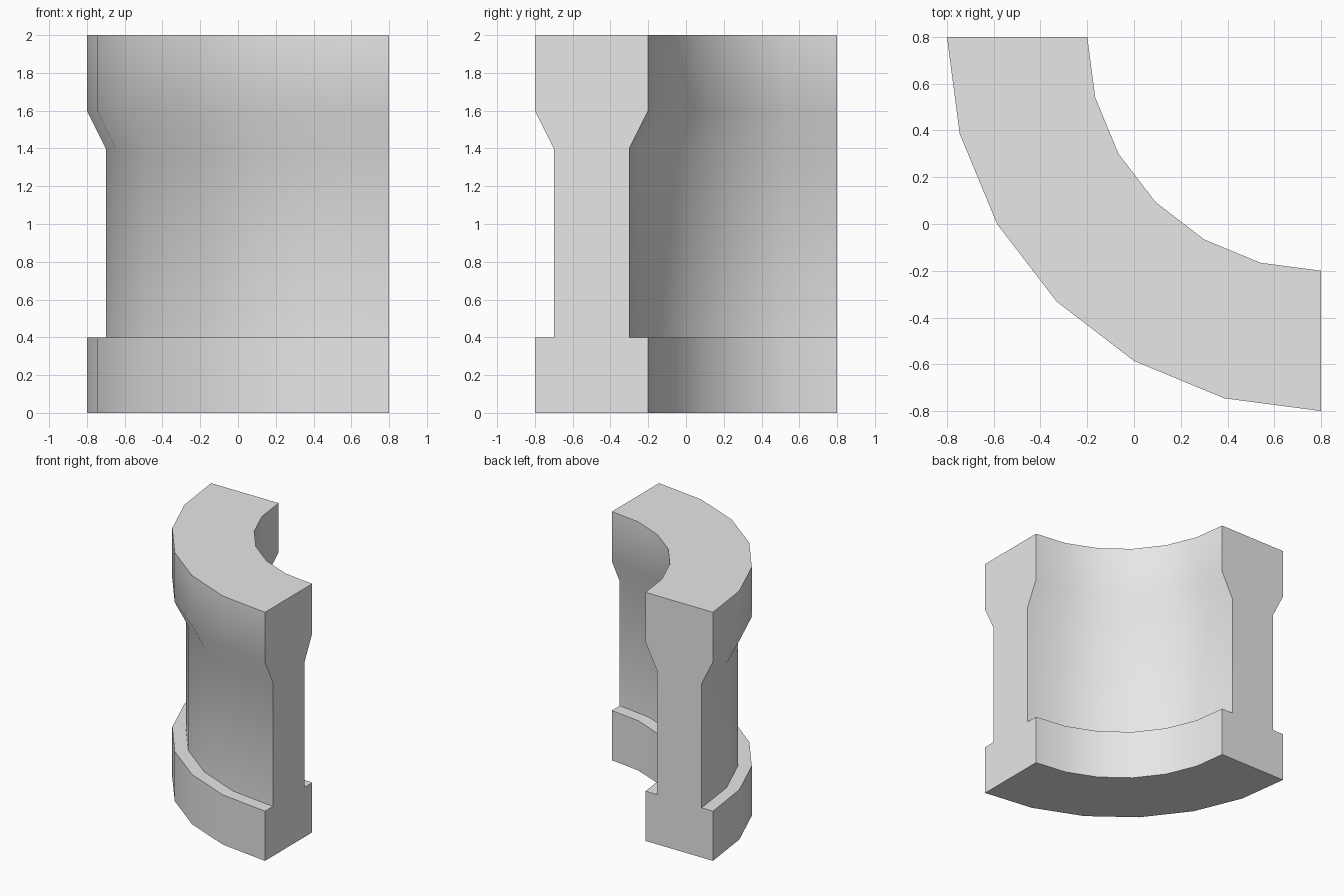
import bpy
import bmesh
import math

cube = bpy.data.objects.get("Cube")
if cube:
    bpy.data.objects.remove(cube, do_unlink=True)

# Plain grey stone
grey = bpy.data.materials.new("plain grey")
grey.use_nodes = True
colour = (0.8, 0.8, 0.8, 1.0)
grey.diffuse_color = colour
grey.node_tree.nodes["Principled BSDF"].inputs["Base Color"].default_value = colour

# Wall cross-section: half thickness and height, mirrored about the centre line
CENTRE = 0.8
MID_RADIUS = 1.3
STEPS = 6
side = [(0.3, 0), (0.3, 0.4), (0.2, 0.4), (0.2, 1.4), (0.3, 1.6), (0.3, 2)]
profile = [(MID_RADIUS + t, z) for t, z in side]
profile += [(MID_RADIUS - t, z) for t, z in reversed(side)]

# Sweep the section through a quarter turn
bm = bmesh.new()
rings = []
for i in range(STEPS + 1):
    a = math.pi + math.pi / 2 * i / STEPS
    rings.append([bm.verts.new((CENTRE + r * math.cos(a), CENTRE + r * math.sin(a), z))
                  for r, z in profile])
count = len(profile)
for ring, following in zip(rings, rings[1:]):
    for j in range(count):
        k = (j + 1) % count
        bm.faces.new((ring[j], ring[k], following[k], following[j]))

# Flat end faces
bm.faces.new(rings[0])
bm.faces.new(rings[-1])
bmesh.ops.recalc_face_normals(bm, faces=bm.faces)

mesh = bpy.data.meshes.new("curved_corner_wall")
bm.to_mesh(mesh)
bm.free()
mesh.materials.append(grey)
wall = bpy.data.objects.new("curved_corner_wall", mesh)
bpy.context.collection.objects.link(wall)

# Smooth curve with crisp ledges and ends
bpy.ops.object.select_all(action="DESELECT")
wall.select_set(True)
bpy.context.view_layer.objects.active = wall
bpy.ops.object.shade_smooth_by_angle(angle=math.radians(30))
